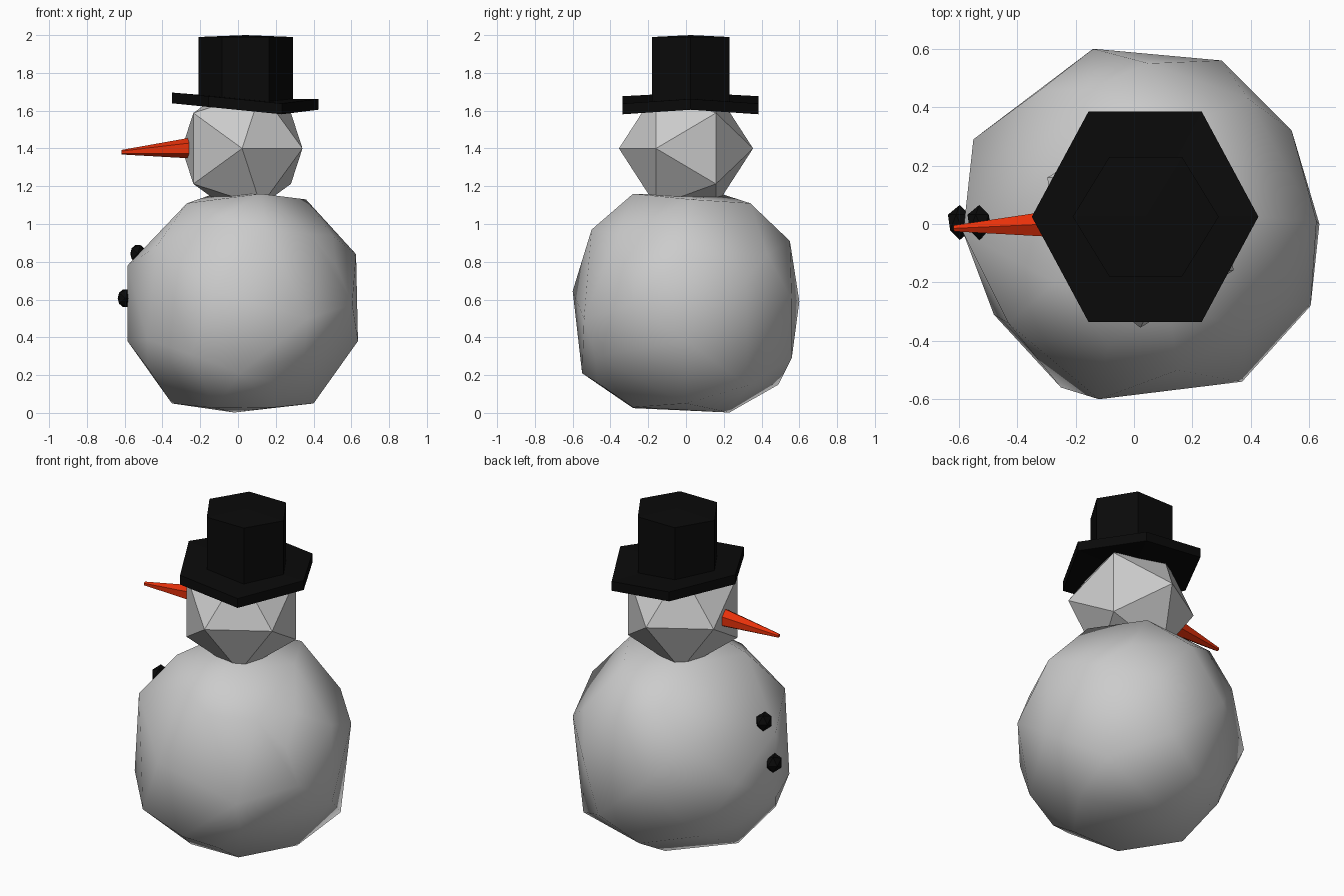
import bpy, bmesh, math
from mathutils import Vector, Matrix

if "Cube" in bpy.data.objects:
    bpy.data.objects.remove(bpy.data.objects["Cube"])


def material(name, rgb):
    m = bpy.data.materials.new(name)
    m.diffuse_color = (*rgb, 1)
    m.use_nodes = True
    m.node_tree.nodes["Principled BSDF"].inputs["Base Color"].default_value = m.diffuse_color
    return m


black = material("black", (0.003, 0.003, 0.003))
orange = material("orange", (0.8, 0.03, 0.003))


def finish(name, bm, mat=None, smooth=False):
    bmesh.ops.recalc_face_normals(bm, faces=bm.faces)
    me = bpy.data.meshes.new(name)
    bm.to_mesh(me)
    bm.free()
    for p in me.polygons:
        p.use_smooth = smooth
    if mat:
        me.materials.append(mat)
    ob = bpy.data.objects.new(name, me)
    bpy.context.collection.objects.link(ob)
    return ob


def ico(loc, scale):
    bm = bmesh.new()
    bmesh.ops.create_icosphere(bm, subdivisions=1, radius=1)
    m = (Matrix.Translation(loc) @ Matrix.Diagonal((*scale, 1))
         @ Matrix.Rotation(math.pi / 2, 4, 'X'))
    bmesh.ops.transform(bm, matrix=m, verts=bm.verts)
    return bm


def hex_prism(name, centre, rx, ry, bottom, top, mat, dome=0):
    # Hexagonal prism; bottom and top give the height at each x
    bm = bmesh.new()
    rings = []
    for height in (bottom, top):
        ring = []
        for i in range(6):
            a = i * math.pi / 3
            x = centre[0] + rx * math.cos(a)
            y = centre[1] + ry * math.sin(a) / math.sin(math.pi / 3)
            ring.append(bm.verts.new((x, y, height(x))))
        rings.append(ring)
    lo, hi = rings
    for i in range(6):
        j = (i + 1) % 6
        bm.faces.new((lo[i], lo[j], hi[j], hi[i]))
    for ring, lift in ((lo, 0), (hi, dome)):
        mid = sum((v.co for v in ring), Vector()) / 6
        c = bm.verts.new(mid + Vector((0, 0, lift)))
        for i in range(6):
            bm.faces.new((ring[i], ring[(i + 1) % 6], c))
    return finish(name, bm, mat)


# Body: uneven rounded lump, smooth shaded
lump = [
    # underside
    (-.35, 0, .05), (-.02, .23, .002), (.4, 0, .05), (.2, -.28, .03),
    (-.12, -.28, .025),
    # lower side
    (.635, 0, .38), (.465, .325, .145), (.2, .56, .29), (-.03, .49, .15),
    (-.335, .36, .225), (-.466, .166, .26), (-.585, -.03, .38),
    (-.48, -.18, .24), (-.48, -.31, .39), (-.25, -.56, .31),
    (.01, -.55, .21), (.19, -.47, .16), (.35, -.48, .3),
    # middle
    (.54, .32, .71), (.3, .56, .6), (-.14, .6, .59), (-.55, .29, .58),
    (-.12, -.6, .645), (.37, -.54, .5), (.605, -.28, .575),
    # upper side
    (.625, .01, .84), (.39, .43, .84), (.05, .55, .91), (-.16, .46, .99),
    (-.32, .46, .81), (-.585, -.03, .78), (-.43, -.34, .885),
    (.15, -.5, .97), (-.09, -.41, 1.04), (.385, -.36, .945),
    (.52, -.28, .78), (.5, -.15, .94),
    # top
    (.36, .03, 1.13), (.12, -.28, 1.16), (-.14, .2, 1.155),
    (-.27, -.2, 1.11), (.19, .34, 1.11),
]
bm = bmesh.new()
for p in lump:
    bm.verts.new(p)
bmesh.ops.convex_hull(bm, input=bm.verts)
loose = [v for v in bm.verts if not v.link_faces]
bmesh.ops.delete(bm, geom=loose, context='VERTS')
finish("body", bm, smooth=True)

# Head: flat twenty-sided ball, cut off inside the hat brim
bm = ico((.022, 0, 1.4), (.357, .355, .357))
cut = bmesh.ops.bisect_plane(
    bm, geom=bm.verts[:] + bm.edges[:] + bm.faces[:],
    plane_co=(0, 0, 1.632), plane_no=(.1, 0, 1), clear_outer=True)
bmesh.ops.holes_fill(bm, edges=[e for e in bm.edges if e.is_boundary])
finish("head", bm)


# Hat: tilted brim with one raised corner, and crown
def brim_low(x):
    return 1.605 if x > .4 else 1.604 - .1 * x


hex_prism("hat_brim", (.038, .025), .388, .36, brim_low,
          lambda x: brim_low(x) + .057, black)
hex_prism("hat_crown", (.04, .025), .25, .204, lambda x: 1.64 - .1 * x,
          lambda x: 1.99, black, dome=.01)

# Nose: six-sided tapering cone
start, tip = Vector((-.25, .002, 1.402)), Vector((-.617, -.015, 1.38))
bm = bmesh.new()
bmesh.ops.create_cone(bm, cap_ends=True, segments=6, radius1=.055,
                      radius2=.012, depth=(tip - start).length)
m = (Matrix.Translation((start + tip) / 2)
     @ (tip - start).to_track_quat('Z', 'Y').to_matrix().to_4x4())
bmesh.ops.transform(bm, matrix=m, verts=bm.verts)
finish("nose", bm, orange)

# Buttons
for i, (x, z) in enumerate(((-.53, .843), (-.597, .607))):
    finish(f"button_{i + 1}", ico((x, .005, z), (.045, .06, .055)), black)
